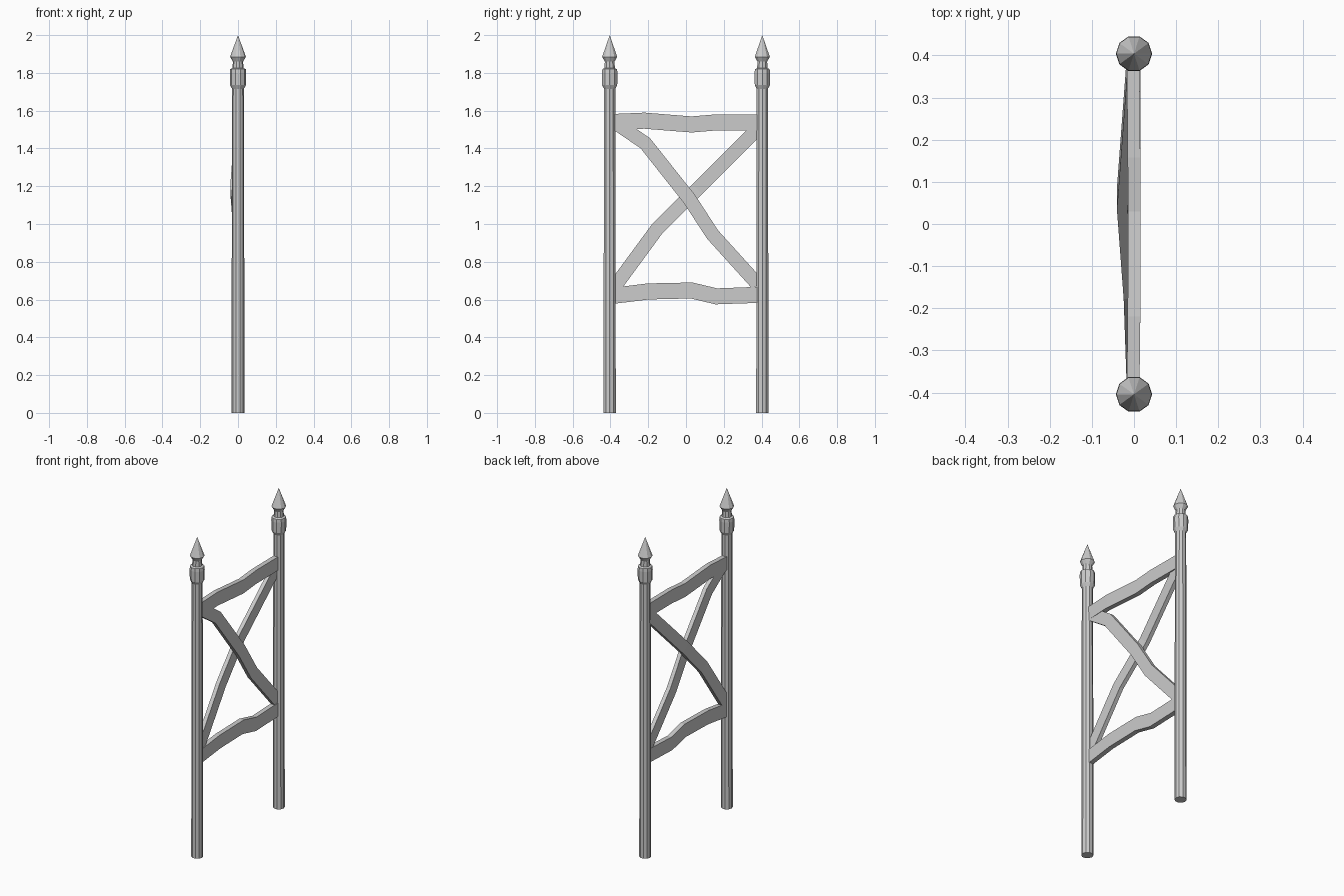
import bpy, bmesh, math
from mathutils import Vector

if "Cube" in bpy.data.objects:
    bpy.data.objects.remove(bpy.data.objects["Cube"])


def finish(bm, name):
    bmesh.ops.recalc_face_normals(bm, faces=bm.faces)
    me = bpy.data.meshes.new(name)
    bm.to_mesh(me)
    bm.free()
    ob = bpy.data.objects.new(name, me)
    bpy.context.collection.objects.link(ob)
    return ob


def lathe(name, profile, y, sides=10):
    """Faceted turned post from (radius, z) pairs, ending in a point."""
    bm = bmesh.new()
    rings = []
    for r, z in profile:
        rings.append([bm.verts.new((r * math.cos(2 * math.pi * i / sides),
                                    y + r * math.sin(2 * math.pi * i / sides), z))
                      for i in range(sides)])
    for a, b in zip(rings, rings[1:]):
        for i in range(sides):
            j = (i + 1) % sides
            bm.faces.new((a[i], a[j], b[j], b[i]))
    bm.faces.new(rings[0])
    tip = bm.verts.new((0, y, 2.0))
    for i in range(sides):
        bm.faces.new((rings[-1][i], rings[-1][(i + 1) % sides], tip))
    return finish(bm, name)


def board(name, path, width, thick):
    """Crooked plank swept along (x, y, z) points, mitred in the YZ plane."""
    pts = [Vector(p) for p in path]
    bm = bmesh.new()
    rings = []
    for i, p in enumerate(pts):
        d0 = (p - pts[i - 1]) if i else (pts[1] - p)
        d1 = (pts[i + 1] - p) if i < len(pts) - 1 else d0
        t = d0.normalized() + d1.normalized()
        n = Vector((0, -t.z, t.y)).normalized() * width / 2
        h = Vector((thick / 2, 0, 0))
        rings.append([bm.verts.new(v) for v in
                      (p - n - h, p - n + h, p + n + h, p + n - h)])
    for a, b in zip(rings, rings[1:]):
        for i in range(4):
            j = (i + 1) % 4
            bm.faces.new((a[i], a[j], b[j], b[i]))
    bm.faces.new(rings[0])
    bm.faces.new(rings[-1])
    return finish(bm, name)


# posts: shaft, collar, neck and pointed finial
profile = [(.034, 0), (.033, .9), (.031, 1.715), (.042, 1.735), (.043, 1.80),
           (.041, 1.82), (.029, 1.825), (.027, 1.86), (.042, 1.885)]
for side, name in ((-1, "front_post"), (1, "back_post")):
    lathe(name, profile, side * .404)

# crooked horizontal rails
board("top_rail", [(-.002, -.385, 1.54), (0, -.22, 1.547), (.001, .03, 1.527),
                   (0, .16, 1.538), (-.002, .385, 1.538)], .085, .03)
board("bottom_rail", [(-.002, -.385, .62), (0, -.20, .643), (0, .03, .648),
                      (0, .16, .617), (0, .385, .625)], .085, .03)

# crossing braces, the rear one bowed around the other
board("falling_brace", [(0, -.38, 1.54), (0, -.215, 1.427), (.001, .02, 1.13),
                        (.001, .14, .945), (0, .38, .68)], .073, .025)
board("rising_brace", [(-.004, -.38, .665), (-.012, -.15, .978), (-.028, .06, 1.185),
                       (-.004, .38, 1.505)], .073, .025)
